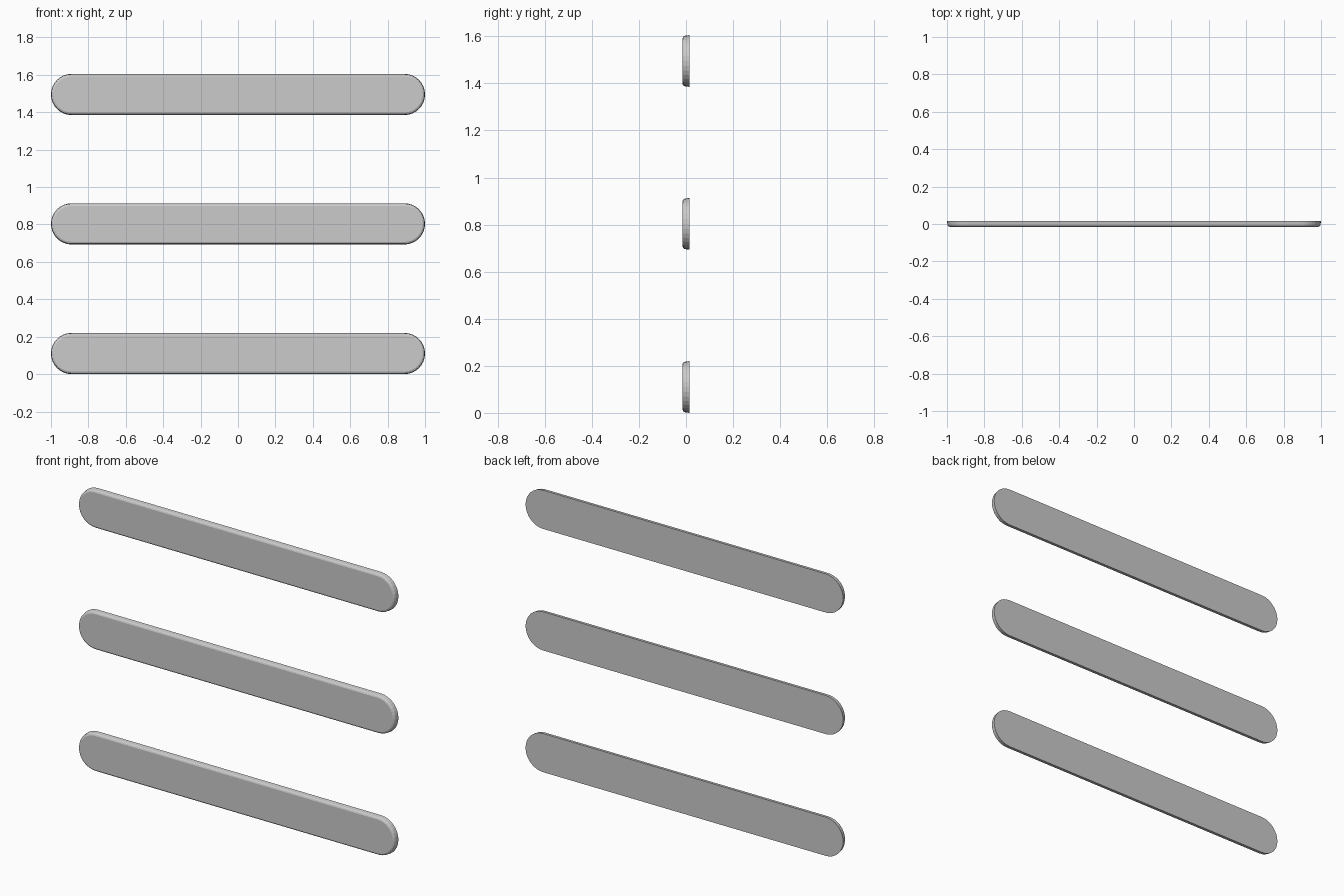
import bpy, bmesh, math

if "Cube" in bpy.data.objects:
    bpy.data.objects.remove(bpy.data.objects["Cube"])

HALF_LENGTH, HALF_HEIGHT, CAP = 1.0, 0.11, 0.11
# (y, inset) from the flat back to the softened front edge
PROFILE = [(0.015, 0.0), (-0.006, 0.003), (-0.012, 0.007), (-0.015, 0.014)]
ARC_STEPS = 16


def outline(inset):
    """Stadium outline in x/z, shrunk evenly by inset."""
    r = CAP - inset
    cx = HALF_LENGTH - CAP
    pts = []
    for side, start in ((1, -math.pi / 2), (-1, math.pi / 2)):
        for i in range(ARC_STEPS + 1):
            a = start + math.pi * i / ARC_STEPS
            pts.append((side * cx + r * math.cos(a), (HALF_HEIGHT - inset) * math.sin(a)))
    return pts


def make_bar(name, z):
    bm = bmesh.new()
    rings = [[bm.verts.new((x, y, h)) for x, h in outline(inset)] for y, inset in PROFILE]
    # edge walls
    for a, b in zip(rings, rings[1:]):
        n = len(a)
        for i in range(n):
            j = (i + 1) % n
            bm.faces.new((a[i], a[j], b[j], b[i]))
    # flat back and front
    bm.faces.new(rings[0])
    bm.faces.new(rings[-1])
    bmesh.ops.recalc_face_normals(bm, faces=bm.faces)
    mesh = bpy.data.meshes.new(name)
    bm.to_mesh(mesh)
    bm.free()
    obj = bpy.data.objects.new(name, mesh)
    obj.location.z = z
    bpy.context.collection.objects.link(obj)


# three stacked bars
for name, z in (("lower_bar", 0.11), ("middle_bar", 0.803), ("upper_bar", 1.495)):
    make_bar(name, z)
